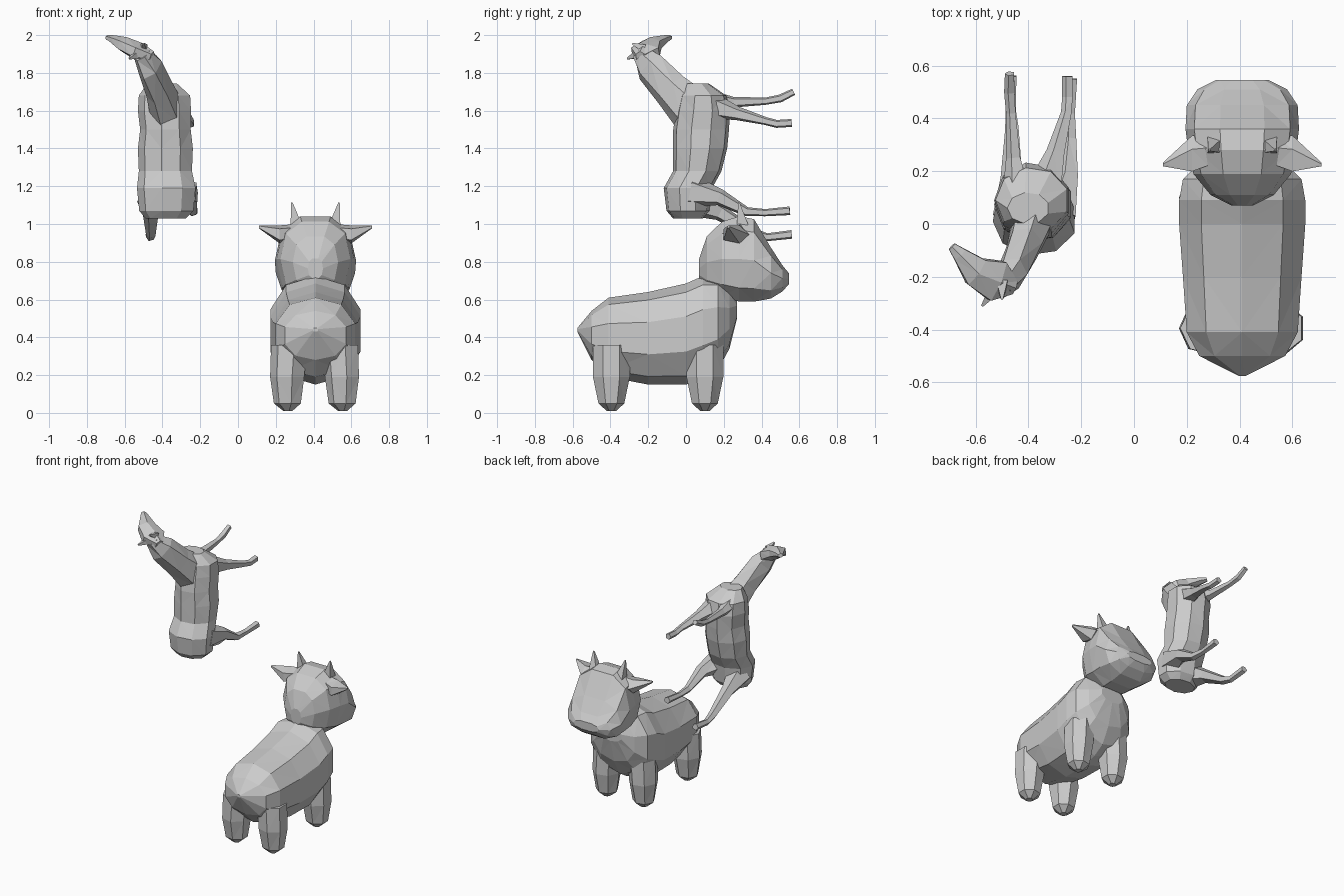
import bpy, bmesh
from math import sin, cos, pi, copysign
from mathutils import Vector as V

AXES = {"x": (V((0, 1, 0)), V((0, 0, 1))),
        "y": (V((1, 0, 0)), V((0, 0, 1))),
        "z": (V((1, 0, 0)), V((0, 1, 0)))}


def loft(name, rings, n=8, axis=None, square=1.0, turn=0.5):
    """Closed low-poly tube; each ring is (x, y, z, half_width, half_height)."""
    bm = bmesh.new()
    centres = [V(r[:3]) for r in rings]
    loops = []
    for i, r in enumerate(rings):
        if axis:
            u, v = AXES[axis]
        else:
            t = centres[min(i + 1, len(rings) - 1)] - centres[max(i - 1, 0)]
            t.normalize()
            u = t.cross(V((0, 0, 1))).normalized()
            v = u.cross(t)
        loop = []
        for k in range(n):
            a = 2 * pi * (k + turn) / n
            c, s = [copysign(abs(f) ** square, f) for f in (cos(a), sin(a))]
            loop.append(bm.verts.new(centres[i] + u * c * r[3] + v * s * r[-1]))
        loops.append(loop)
    for p, q in zip(loops, loops[1:]):
        for k in range(n):
            m = (k + 1) % n
            bm.faces.new((p[k], p[m], q[m], q[k]))
    bm.faces.new(loops[0])
    bm.faces.new(loops[-1])
    bmesh.ops.triangulate(bm, faces=bm.faces)
    bmesh.ops.recalc_face_normals(bm, faces=bm.faces)
    me = bpy.data.meshes.new(name)
    bm.to_mesh(me)
    bm.free()
    ob = bpy.data.objects.new(name, me)
    bpy.context.collection.objects.link(ob)
    return ob


def merge(base, parts):
    """Weld parts into one skin."""
    for p in parts:
        mod = base.modifiers.new("union", "BOOLEAN")
        mod.operation, mod.solver, mod.object = "UNION", "EXACT", p
        bpy.context.view_layer.objects.active = base
        bpy.ops.object.modifier_apply(modifier=mod.name)
        bpy.data.objects.remove(p, do_unlink=True)


CX = 0.41


def span(profile):
    """Side profile rows (y, top, bottom, half_width) to rings."""
    return [(CX, y, (t + b) / 2, w, (t - b) / 2) for y, t, b, w in profile]


# Cow body with a pointed rump and narrow neck
body = loft("cow_body", span([
    (-0.575, 0.45, 0.43, 0.015), (-0.50, 0.54, 0.28, 0.17),
    (-0.41, 0.61, 0.19, 0.22), (-0.20, 0.64, 0.15, 0.235),
    (0.0, 0.685, 0.15, 0.25), (0.09, 0.725, 0.18, 0.25),
    (0.17, 0.72, 0.23, 0.235), (0.23, 0.66, 0.34, 0.17),
    (0.27, 0.60, 0.50, 0.09)]), n=10, axis="y", square=0.9)

# Stubby cow legs
legs = []
for s in (-1, 1):
    for y in (-0.395, 0.10):
        x = CX + s * 0.145
        legs.append(loft("cow_leg", [
            (x, y, 0.01, 0.025, 0.025), (x, y, 0.05, 0.075, 0.07),
            (x, y, 0.19, 0.095, 0.10), (x - s * 0.01, y, 0.36, 0.10, 0.10)],
            n=7, axis="z"))
merge(body, legs)

# Cow head
loft("cow_head", span([
    (0.07, 0.82, 0.71, 0.04), (0.11, 0.94, 0.655, 0.12),
    (0.19, 1.02, 0.61, 0.185), (0.28, 1.05, 0.58, 0.205),
    (0.36, 1.035, 0.58, 0.215), (0.45, 0.88, 0.60, 0.21),
    (0.51, 0.785, 0.64, 0.17), (0.545, 0.74, 0.68, 0.10)]),
    n=10, axis="y", square=0.8, turn=0)

# Cow ears and horns
for s, side in ((-1, "left"), (1, "right")):
    loft(side + "_cow_ear", [
        (CX + s * 0.13, 0.27, 0.95, 0.06, 0.05),
        (CX + s * 0.19, 0.26, 0.945, 0.075, 0.05),
        (CX + s * 0.30, 0.225, 0.985, 0.008)], n=5, axis="x", turn=0)
    loft(side + "_cow_horn", [
        (CX + s * 0.10, 0.30, 0.99, 0.045),
        (CX + s * 0.125, 0.28, 1.115, 0.005)], n=4, axis="z")

# Rearing animal: upright torso, rump at the bottom
torso = loft("rearing_torso", [
    (-0.38, 0.01, 1.03, 0.11, 0.08), (-0.375, 0.01, 1.07, 0.148, 0.115),
    (-0.375, 0.01, 1.19, 0.16, 0.13), (-0.38, 0.06, 1.28, 0.145, 0.13),
    (-0.38, 0.075, 1.40, 0.15, 0.145), (-0.38, 0.08, 1.50, 0.138, 0.15),
    (-0.385, 0.09, 1.60, 0.145, 0.145), (-0.385, 0.09, 1.68, 0.14, 0.125),
    (-0.40, 0.06, 1.745, 0.08, 0.06)], n=9, axis="z")

# Neck and head turned to the left
neck = loft("neck", [
    (-0.37, 0.05, 1.58, 0.09, 0.13), (-0.415, -0.08, 1.71, 0.07, 0.10),
    (-0.465, -0.19, 1.83, 0.06, 0.09), (-0.51, -0.24, 1.90, 0.045, 0.05)], n=6)
head = loft("head", [
    (-0.455, -0.24, 1.885, 0.03, 0.03), (-0.52, -0.215, 1.91, 0.09, 0.05),
    (-0.60, -0.18, 1.95, 0.065, 0.042), (-0.66, -0.115, 1.978, 0.032, 0.022),
    (-0.69, -0.085, 1.987, 0.018, 0.014)], n=6)

# Slender legs kicking backwards
paths = {
    "front_leg_left": [
        (-0.44, 0.10, 1.66, 0.06), (-0.455, 0.25, 1.645, 0.03),
        (-0.465, 0.42, 1.65, 0.02), (-0.47, 0.50, 1.665, 0.022),
        (-0.47, 0.57, 1.70, 0.019)],
    "front_leg_right": [
        (-0.34, 0.12, 1.63, 0.075), (-0.295, 0.27, 1.585, 0.038),
        (-0.255, 0.42, 1.545, 0.022), (-0.25, 0.48, 1.53, 0.022),
        (-0.25, 0.56, 1.535, 0.022)],
    "hind_leg_right": [
        (-0.29, 0.04, 1.17, 0.085), (-0.25, 0.18, 1.14, 0.045),
        (-0.24, 0.32, 1.065, 0.026), (-0.24, 0.42, 1.06, 0.02),
        (-0.235, 0.55, 1.07, 0.024)],
    "hind_leg_left": [
        (-0.45, 0.04, 1.12, 0.085), (-0.46, 0.18, 1.06, 0.045),
        (-0.46, 0.36, 0.95, 0.028), (-0.465, 0.43, 0.93, 0.022),
        (-0.465, 0.56, 0.945, 0.024)]}
limbs = [loft(k, p, n=5) for k, p in paths.items()]
merge(torso, [neck, head] + limbs)

# Small ears at the back of the head
for i, (base, tip) in enumerate((((-0.53, -0.25, 1.90), (-0.575, -0.31, 1.875)),
                                 ((-0.50, -0.22, 1.93), (-0.50, -0.285, 1.955)))):
    loft("ear_%d" % (i + 1), [(*base, 0.03), (*tip, 0.006)], n=4)
